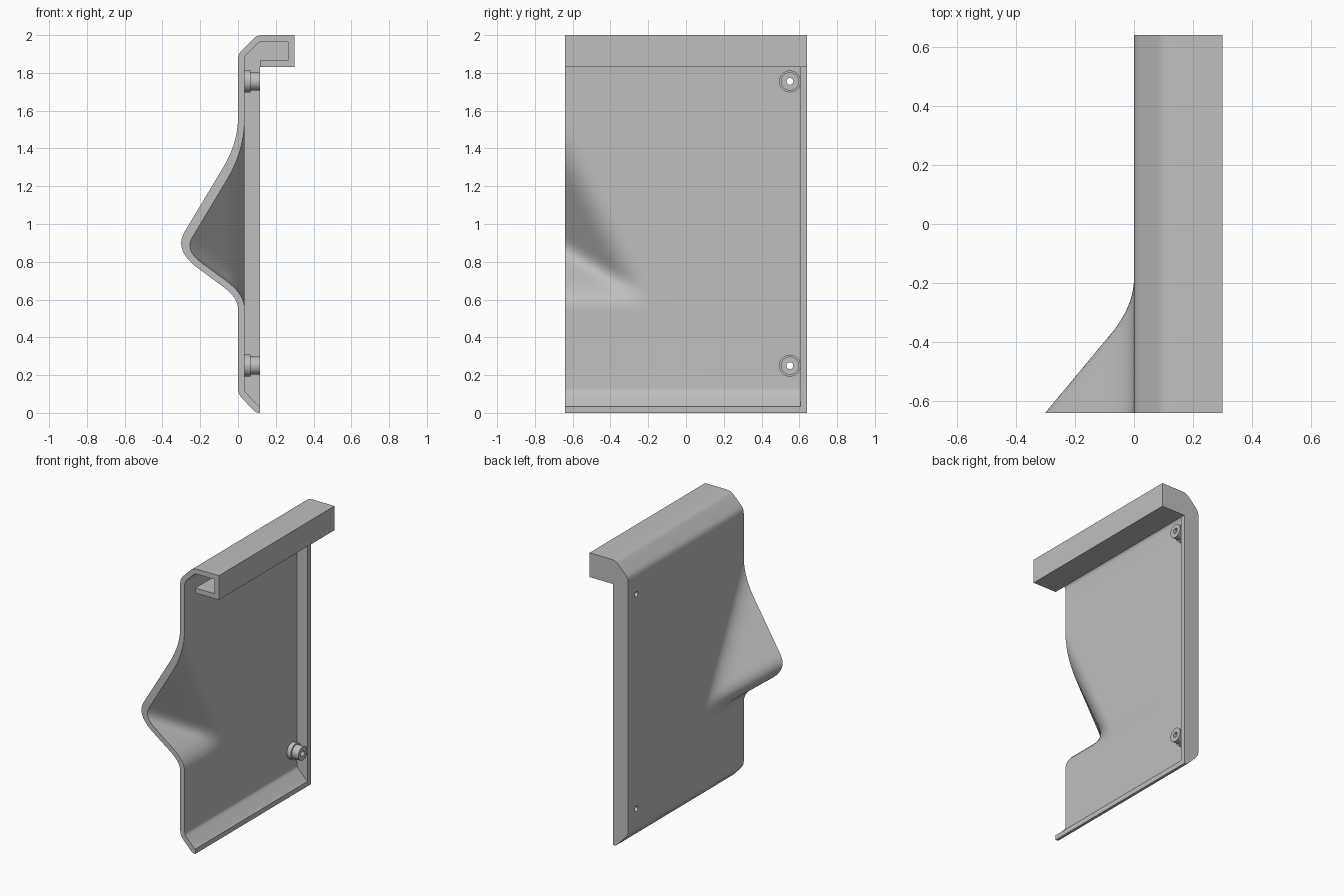
import bpy, bmesh, math
from mathutils import Matrix, Vector

if "Cube" in bpy.data.objects:
    bpy.data.objects.remove(bpy.data.objects["Cube"], do_unlink=True)

grey = bpy.data.materials.new("plain grey")
grey.use_nodes = True
COLOUR = (0.52, 0.52, 0.52, 1)
grey.diffuse_color = COLOUR
grey.node_tree.nodes["Principled BSDF"].inputs["Base Color"].default_value = COLOUR

FRONT, BACK = -0.64, 0.64      # ends of the cover along y
WALL = 0.035                   # sheet thickness
DEPTH = 0.117                  # inner edge of the side wall
LIP = 1.83                     # underside of the top channel


def make(name, bm):
    mesh = bpy.data.meshes.new(name)
    bm.to_mesh(mesh)
    bm.free()
    ob = bpy.data.objects.new(name, mesh)
    bpy.context.collection.objects.link(ob)
    mesh.materials.append(grey)
    return ob


def activate(ob):
    bpy.ops.object.select_all(action='DESELECT')
    ob.select_set(True)
    bpy.context.view_layer.objects.active = ob


def smooth(ob):
    activate(ob)
    bpy.ops.object.shade_smooth_by_angle(angle=math.radians(30))


def rounded(prev, corner, nxt, size=0.03, steps=5):
    """Points of a small curve that replaces a corner."""
    p, c, n = Vector(prev), Vector(corner), Vector(nxt)
    a = c + (p - c).normalized() * size
    b = c + (n - c).normalized() * size
    return [tuple(a.lerp(c, t).lerp(c.lerp(b, t), t))
            for t in (i / steps for i in range(steps + 1))]


def soft_min(a, b, k):
    h = max(k - abs(a - b), 0) / k
    return min(a, b) - h * h * k / 4


def bulge(y, z):
    """Outward height of the wedge: two planes meeting in a soft ridge."""
    upper = 0.6 * (1.43 - z - 2.0 * (y - FRONT))
    lower = 1.36 * (z - 0.61)
    return -soft_min(-soft_min(upper, lower, 0.19), 0, 0.08)


# Outer cross-section in x and z, from the channel lip round to the foot
top, shoulder, heel, foot = (0.1, 2), (0, 1.9), (0, 0.1), (0.095, 0)
channel = [(DEPTH, LIP), (0.3, LIP), (0.3, 2)]
upper_bend = rounded((0.3, 2), top, shoulder) + rounded(top, shoulder, heel)
lower_bend = rounded(shoulder, heel, foot) + rounded(heel, foot, (DEPTH, 0), 0.02)
toe = [(DEPTH, 0)]
STEPS = 66
straight = [(0, 1.76 - 1.32 * i / STEPS) for i in range(STEPS + 1)]

# Panel with channel and bulge, swept along y and thickened inward
bm = bmesh.new()
section = channel + upper_bend + straight + lower_bend + toe
rows = [-0.72 + 0.02 * i for i in range(28)] + [BACK - WALL]
grid = [[bm.verts.new((x - bulge(y, z), y, z)) for y in rows] for x, z in section]
for a, b in zip(grid, grid[1:]):
    for j in range(len(rows) - 1):
        bm.faces.new((a[j], a[j + 1], b[j + 1], b[j]))
panel = make("panel", bm)
solid = panel.modifiers.new("thickness", 'SOLIDIFY')
solid.thickness = WALL
solid.offset = -1
solid.use_even_offset = True
activate(panel)
bpy.ops.object.modifier_apply(modifier=solid.name)


def cut(ob, bm):
    cutter = make("cutter", bm)
    cutter.hide_render = True
    mod = ob.modifiers.new("cut", 'BOOLEAN')
    mod.operation = 'DIFFERENCE'
    mod.solver = 'EXACT'
    mod.object = cutter
    activate(ob)
    bpy.ops.object.modifier_apply(modifier=mod.name)
    bpy.data.objects.remove(cutter, do_unlink=True)


# Trim the front end flat
bm = bmesh.new()
bmesh.ops.create_cube(bm, size=1, matrix=Matrix.Translation((0, FRONT - 0.5, 1))
                      @ Matrix.Diagonal((2, 1, 4, 1)))
cut(panel, bm)

# Closed wall at the back end
bm = bmesh.new()
outline = channel + upper_bend + lower_bend + toe
face = bm.faces.new([bm.verts.new((x, BACK, z)) for x, z in outline])
ext = bmesh.ops.extrude_face_region(bm, geom=[face])
bmesh.ops.translate(bm, vec=(0, -WALL, 0),
                    verts=[v for v in ext["geom"] if isinstance(v, bmesh.types.BMVert)])
bmesh.ops.recalc_face_normals(bm, faces=bm.faces)
smooth(make("back_wall", bm))

# Stepped screw bosses with through holes
BORE, SIDES, BOSS_Y = 0.018, 32, 0.55
boss_profile = [(0.03, BORE), (0.03, 0.058), (0.066, 0.058),
                (0.066, 0.048), (DEPTH, 0.048), (DEPTH, BORE)]
for name, z in (("upper_boss", 1.755), ("lower_boss", 0.25)):
    bm = bmesh.new()
    bmesh.ops.create_cone(bm, cap_ends=True, segments=SIDES, radius1=BORE, radius2=BORE,
                          depth=0.2, matrix=Matrix.Translation((0, BOSS_Y, z))
                          @ Matrix.Rotation(math.pi / 2, 4, 'Y'))
    cut(panel, bm)
    bm = bmesh.new()
    rings = [[bm.verts.new((x, BOSS_Y + r * math.cos(t), z + r * math.sin(t)))
              for t in (math.tau * i / SIDES for i in range(SIDES))]
             for x, r in boss_profile]
    for a, b in zip(rings, rings[1:] + rings[:1]):
        for i in range(SIDES):
            k = (i + 1) % SIDES
            bm.faces.new((a[i], a[k], b[k], b[i]))
    bmesh.ops.recalc_face_normals(bm, faces=bm.faces)
    smooth(make(name, bm))

smooth(panel)
